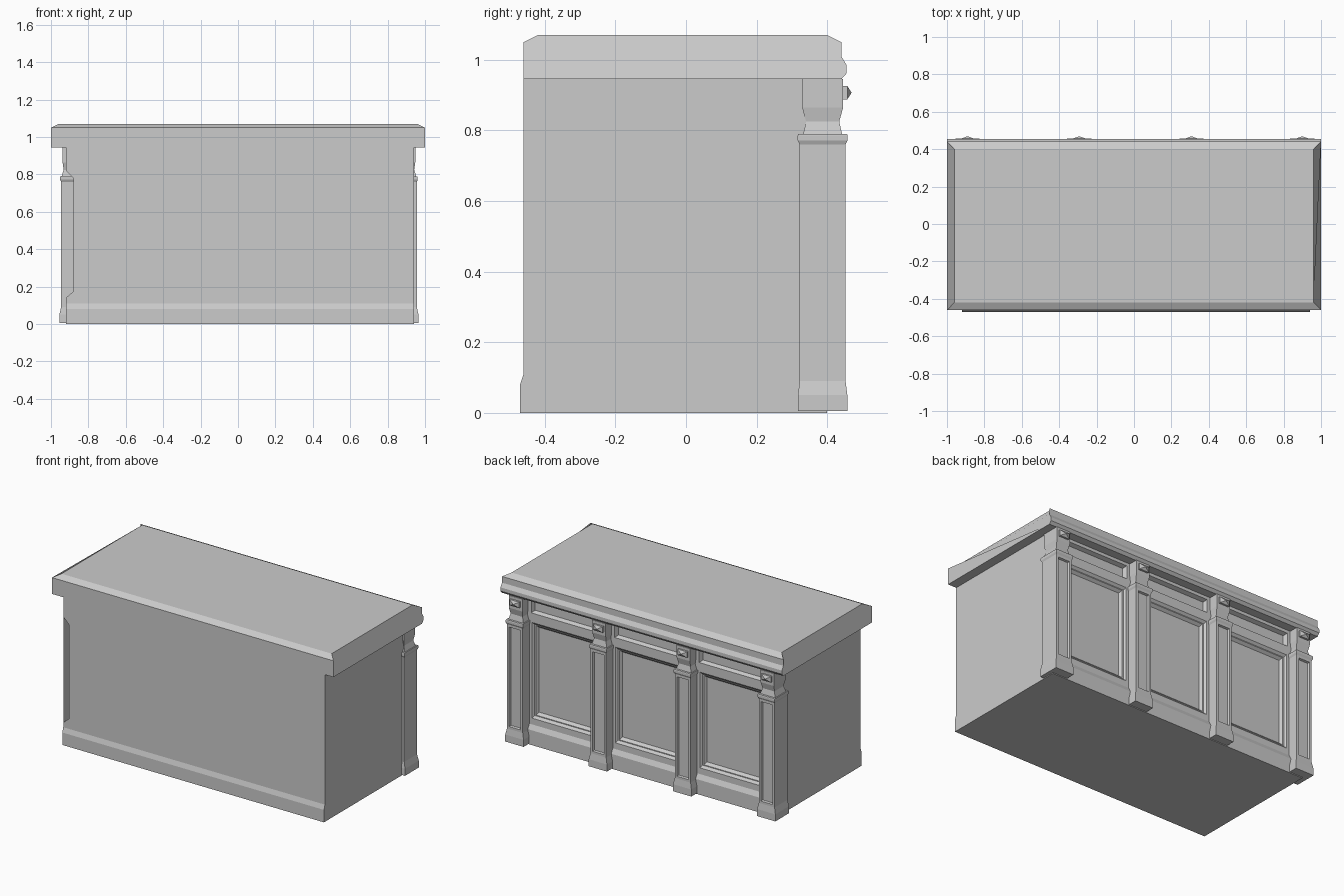
import bpy, bmesh

if "Cube" in bpy.data.objects:
    bpy.data.objects.remove(bpy.data.objects["Cube"])


def finish(bm, name, recalc=True):
    if recalc:
        bmesh.ops.recalc_face_normals(bm, faces=bm.faces)
    me = bpy.data.meshes.new(name)
    bm.to_mesh(me)
    bm.free()
    ob = bpy.data.objects.new(name, me)
    bpy.context.collection.objects.link(ob)
    return ob


def bridge(bm, a, b, skip=()):
    n = len(a)
    for i in range(n):
        if i not in skip:
            bm.faces.new((a[i], a[(i + 1) % n], b[(i + 1) % n], b[i]))


# Counter top: (y, z) profile run along x, top edge pulled in at the ends
bm = bmesh.new()
profile = [(-.46, .945), (-.46, 1.05), (-.42, 1.07), (.40, 1.07), (.44, 1.05), (.44, 1.01),
           (.455, .985), (.455, .962), (.44, .945)]
ends = [[bm.verts.new((s * (.96 if z > 1.06 else 1), y, z)) for y, z in profile] for s in (-1, 1)]
bridge(bm, *ends)
for e in ends:
    bm.faces.new(e)
finish(bm, "counter_top")

# Cabinet body: hollow profile, front skirting, back left open for the panels
bm = bmesh.new()
profile = [(-.47, 0), (-.47, .08), (-.46, .11), (-.46, .945), (.385, .945), (.385, .125),
           (.40, .095), (.40, 0)]
ends = [[bm.verts.new((x, y, z)) for y, z in profile] for x in (-.92, .94)]
bridge(bm, *ends, skip=(2, 4))
for e in ends:
    bm.faces.new(e)
# Front board with the open notch at its left edge
l, r = ends
notch = [bm.verts.new((x, -.46, z)) for x, z in [(-.92, .82), (-.88, .78), (-.88, .175), (-.92, .14)]]
bm.faces.new([l[2], r[2], r[3], l[3]] + notch)
finish(bm, "cabinet_body")


# Framed panel facing +y: nested rectangles (x inset, z inset, y)
def framed_panel(name, x0, x1, z0, z1, steps):
    bm = bmesh.new()
    prev = None
    for dx, dz, y in steps:
        ring = [bm.verts.new(p) for p in ((x1 - dx, y, z0 + dz), (x0 + dx, y, z0 + dz),
                                          (x0 + dx, y, z1 - dz), (x1 - dx, y, z1 - dz))]
        if prev:
            bridge(bm, prev, ring)
        prev = ring
    bm.faces.new(prev)
    finish(bm, name, recalc=False)


columns = [-.89, -.293, .307, .90]
for i in range(3):
    x0, x1 = columns[i], columns[i + 1]
    framed_panel(f"back_panel_{i + 1}", x0, x1, .125, .82,
                 [(0, 0, .385), (.075, .04, .385), (.085, .055, .372), (.095, .06, .372),
                  (.105, .075, .355)])
    framed_panel(f"frieze_panel_{i + 1}", x0, x1, .82, .945,
                 [(0, 0, .385), (.07, .02, .385), (.08, .03, .36)])

# Columns: stacked rectangular rings (half x, half y, z), recessed shaft, pyramid stud
rings = [(.065, .070, .005), (.065, .070, .05), (.056, .065, .09), (.056, .065, .76),
         (.061, .071, .772), (.061, .071, .785), (.060, .069, .79), (.053, .055, .79),
         (.042, .047, .825), (.048, .058, .865), (.048, .058, .945)]
CY = .387
for i, cx in enumerate(columns):
    bm = bmesh.new()
    loops = [[bm.verts.new((cx + sx * hx, CY + sy * hy, z))
              for sx, sy in ((-1, -1), (1, -1), (1, 1), (-1, 1))] for hx, hy, z in rings]
    for a, b in zip(loops, loops[1:]):
        bridge(bm, a, b)
    bm.faces.new(loops[0])
    bm.faces.new(loops[-1])
    bmesh.ops.recalc_face_normals(bm, faces=bm.faces)
    shaft = [f for f in bm.faces if f.normal.y > .9 and .4 < f.calc_center_median().z < .5]
    bmesh.ops.inset_individual(bm, faces=shaft, thickness=.022, depth=0)
    bmesh.ops.inset_individual(bm, faces=shaft, thickness=.006, depth=-.012)
    finish(bm, f"column_{i + 1}", recalc=False)

    bm = bmesh.new()
    base = [[bm.verts.new((cx + sx * .034, y, .907 + sz * .019))
             for sx, sz in ((-1, -1), (1, -1), (1, 1), (-1, 1))] for y in (.443, .457)]
    bridge(bm, *base)
    tip = bm.verts.new((cx, .469, .907))
    for k in range(4):
        bm.faces.new((base[1][k], base[1][(k + 1) % 4], tip))
    bm.faces.new(base[0])
    finish(bm, f"stud_{i + 1}")
